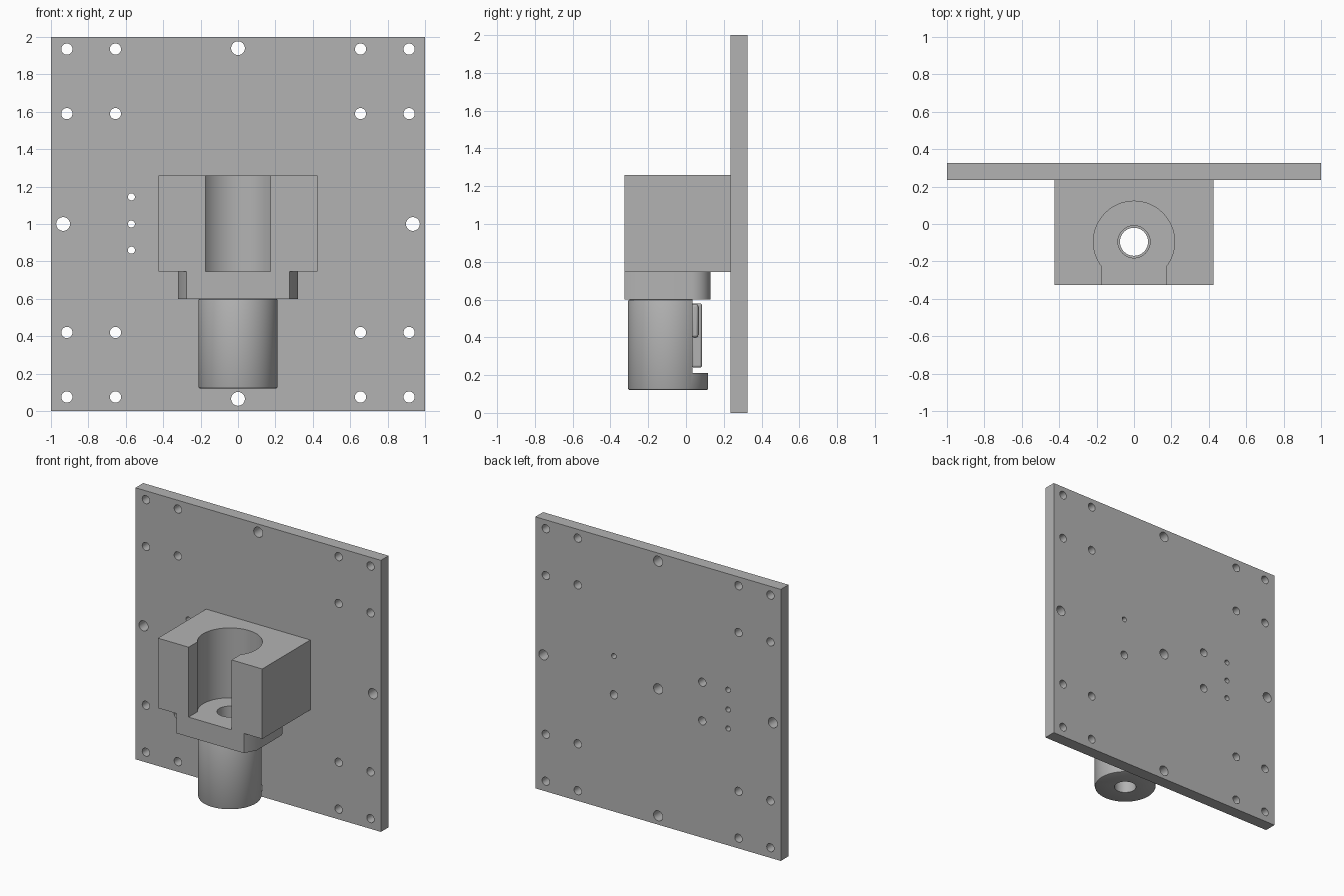
import bpy, bmesh, math
from mathutils import Matrix

if "Cube" in bpy.data.objects:
    bpy.data.objects.remove(bpy.data.objects["Cube"])

metal = bpy.data.materials.new("plain grey metal")
metal.use_nodes = True
GREY = (0.45, 0.45, 0.45, 1)
metal.diffuse_color = GREY
metal.node_tree.nodes["Principled BSDF"].inputs["Base Color"].default_value = GREY

AXIS_Y = -0.095  # shared axis of bore, flange hole and sleeve


def finish(name, bm):
    bmesh.ops.recalc_face_normals(bm, faces=bm.faces)
    mesh = bpy.data.meshes.new(name)
    bm.to_mesh(mesh)
    bm.free()
    mesh.materials.append(metal)
    ob = bpy.data.objects.new(name, mesh)
    bpy.context.collection.objects.link(ob)
    return ob


def prism(name, outline, z0, z1):
    bm = bmesh.new()
    face = bm.faces.new([bm.verts.new((x, y, z0)) for x, y in outline])
    top = bmesh.ops.extrude_face_region(bm, geom=[face])["geom"]
    verts = [v for v in top if isinstance(v, bmesh.types.BMVert)]
    bmesh.ops.translate(bm, verts=verts, vec=(0, 0, z1 - z0))
    return finish(name, bm)


def box(name, x0, x1, y0, y1, z0, z1):
    return prism(name, [(x0, y0), (x1, y0), (x1, y1), (x0, y1)], z0, z1)


def arc(cx, cy, r, a0, a1, n):
    angles = [math.radians(a0 + (a1 - a0) * i / n) for i in range(n + 1)]
    return [(cx + r * math.cos(a), cy + r * math.sin(a)) for a in angles]


def cylinder(name, r, z0, z1, n=64):
    return prism(name, arc(0, AXIS_Y, r, 0, 360, n)[:-1], z0, z1)


def cut(ob, cutter):
    mod = ob.modifiers.new("cut", "BOOLEAN")
    mod.object, mod.solver = cutter, "EXACT"
    select(ob)
    bpy.ops.object.modifier_apply(modifier=mod.name)
    bpy.data.objects.remove(cutter)


def select(ob):
    bpy.ops.object.select_all(action="DESELECT")
    ob.select_set(True)
    bpy.context.view_layer.objects.active = ob


def smooth(ob):
    select(ob)
    bpy.ops.object.shade_smooth_by_angle(angle=math.radians(30))


# Back plate with its pattern of drilled holes
plate = box("back_plate", -1, 1, 0.235, 0.325, 0, 2)
BOLT, DOWEL, SCREW = 0.03, 0.037, 0.019
holes = [(s * x, z, BOLT) for s in (-1, 1) for x in (0.915, 0.655)
         for z in (0.075, 0.42, 1.59, 1.935)]
holes += [(0, 0.065, DOWEL), (0, 1.94, DOWEL), (-0.935, 1, DOWEL), (0.935, 1, DOWEL), (0, 1, DOWEL)]
holes += [(-0.57, z, SCREW) for z in (0.86, 1, 1.145)] + [(0.36, 1.145, SCREW)]
holes += [(0.36, 0.86, BOLT), (-0.36, 0.86, BOLT), (-0.36, 1.145, BOLT)]
drills = bmesh.new()
for x, z, r in holes:
    place = Matrix.Translation((x, 0.28, z)) @ Matrix.Rotation(math.pi / 2, 4, "X")
    bmesh.ops.create_cone(drills, cap_ends=True, segments=24, radius1=r, radius2=r,
                          depth=0.2, matrix=place)
cut(plate, finish("drills", drills))
smooth(plate)

# Holder block: round bore opening to the front through a narrower slot
R, SLOT, FRONT = 0.217, 0.175, -0.325
half = math.degrees(math.asin(SLOT / R))
bore = arc(0, AXIS_Y, R, half - 90, 270 - half, 56)
block = prism("holder_block", [(0.425, FRONT), (0.425, 0.235), (-0.425, 0.235), (-0.425, FRONT),
                               (-SLOT, FRONT)] + bore[::-1] + [(SLOT, FRONT)], 0.745, 1.26)
smooth(block)

# Flange below the block: relieved front corners, rounded back corners
side = [(0.275, FRONT), (0.32, -0.24)] + arc(0.22, 0.03, 0.1, 0, 90, 12)
flange = prism("flange", side + [(-x, y) for x, y in reversed(side)], 0.6, 0.745)
cut(flange, cylinder("flange_hole", 0.086, 0.5, 0.9))
smooth(flange)

# Sleeve: chamfered bottom edge, through hole, flat relief at the back
sleeve = cylinder("sleeve", 0.212, 0.12, 0.6)
bevel = sleeve.modifiers.new("chamfer", "BEVEL")
bevel.width, bevel.segments, bevel.angle_limit = 0.01, 2, math.radians(60)
select(sleeve)
bpy.ops.object.modifier_apply(modifier="chamfer")
cut(sleeve, cylinder("sleeve_hole", 0.075, 0, 0.8))
cut(sleeve, box("relief", -0.4, 0.4, 0.035, 0.3, 0.21, 0.7))
smooth(sleeve)

# Raised pad on the relief, with rounded side lugs
pad = box("relief_pad", -0.09, 0.09, 0.03, 0.085, 0.24, 0.58)
lugs = [box("pad_lug_" + n, s * 0.11 - 0.02, s * 0.11 + 0.02, 0.03, 0.065, 0.4, 0.575)
        for n, s in (("left", 1), ("right", -1))]
for ob in [pad] + lugs:
    mod = ob.modifiers.new("rounding", "BEVEL")
    mod.width, mod.segments = 0.012, 3
    smooth(ob)
